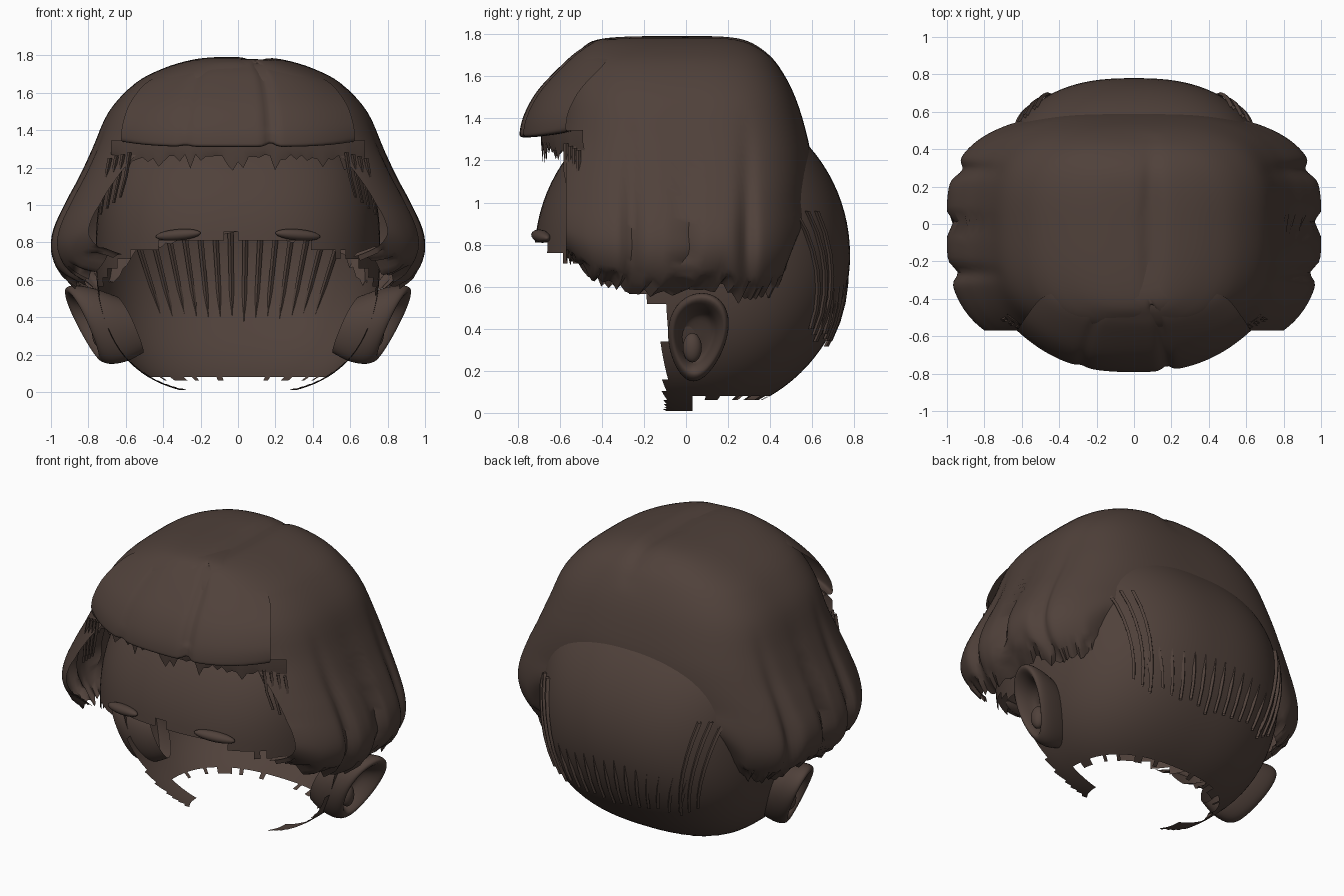
import bpy, bmesh, math, random
from math import sin, cos, pi, exp

if "Cube" in bpy.data.objects:
    bpy.data.objects.remove(bpy.data.objects["Cube"])
random.seed(4)

mat = bpy.data.materials.new("dark_brown")
mat.diffuse_color = (0.08, 0.053, 0.043, 1)
mat.use_nodes = True
mat.node_tree.nodes["Principled BSDF"].inputs["Base Color"].default_value = mat.diffuse_color


def grid(name, rows, closed=False, keep=None, angle=50):
    """Skin a list of equally long point rows into one smooth sheet."""
    bm = bmesh.new()
    vs = [[bm.verts.new(p) for p in r] for r in rows]
    n = len(rows[0])
    for i in range(len(rows) - 1):
        for j in range(n if closed else n - 1):
            k = (j + 1) % n
            bm.faces.new((vs[i][j], vs[i][k], vs[i + 1][k], vs[i + 1][j]))
    if keep:
        bad = [f for f in bm.faces if not keep(f.calc_center_median())]
        bmesh.ops.delete(bm, geom=bad, context='FACES')
    bmesh.ops.remove_doubles(bm, verts=bm.verts, dist=0.0005)
    bmesh.ops.recalc_face_normals(bm, faces=bm.faces)
    me = bpy.data.meshes.new(name)
    bm.to_mesh(me)
    bm.free()
    ob = bpy.data.objects.new(name, me)
    bpy.context.collection.objects.link(ob)
    return finish(ob, name, angle)


def finish(ob, name, angle=50):
    ob.name = name
    if not ob.data.materials:
        ob.data.materials.append(mat)
    bpy.ops.object.select_all(action='DESELECT')
    ob.select_set(True)
    bpy.context.view_layer.objects.active = ob
    bpy.ops.object.shade_smooth_by_angle(angle=math.radians(angle))
    return ob


def interp(t, table):
    """Piecewise linear lookup; each entry is (key, values...)."""
    if t <= table[0][0]:
        return table[0][1:]
    for a, b in zip(table, table[1:]):
        if t <= b[0]:
            f = (t - a[0]) / (b[0] - a[0])
            return [p + (q - p) * f for p, q in zip(a[1:], b[1:])]
    return table[-1][1:]


def smooth_rows(pts, sub):
    """Catmull-Rom subdivision of a profile."""
    out = []
    for i in range(len(pts) - 1):
        p = [pts[max(0, i - 1)], pts[i], pts[i + 1], pts[min(len(pts) - 1, i + 2)]]
        for s in range(sub):
            t = s / sub
            out.append([b + .5 * t * (c - a + t * (2 * a - 5 * b + 4 * c - d + t * (3 * (b - c) + d - a)))
                        for a, b, c, d in zip(*p)])
    return out + [list(pts[-1])]


def spow(v, e):
    return math.copysign(abs(v) ** e, v)


# Scalp: rounded shell with the face and neck cut away raggedly
def skull_radii(z):
    t = min(1, abs(z - .75) / .77)
    return .76 * (1 - t ** 2.6) ** (1 / 2.6), .75 * (1 - t * t) ** .5


def skull_back(x, z):
    rx, ry = skull_radii(z)
    return .03 + ry * max(0, 1 - abs(x / rx) ** 2.5) ** .4


def keep_skull(c):
    if c.y < -.1 and c.z < .5 + .33 * (-.1 - c.y) / .63 + random.uniform(-.015, .015):
        return False
    return c.z > (.01 if c.y < .03 else .075 + random.uniform(-.01, .01))


rows = []
for i in range(49):
    z = .76 - .757 * cos(pi * i / 48)
    rx, ry = skull_radii(z)
    rows.append([(rx * spow(cos(a), .8), .03 + ry * spow(sin(a), .8), z)
                 for a in (2 * pi * j / 112 for j in range(112))])
grid("scalp", rows, True, keep_skull)

# Bob hair: height, half width, back depth, front depth
profile = [(1.79, .0, .0, .0), (1.79, .12, .15, .25), (1.775, .25, .27, .42), (1.73, .4, .36, .5),
           (1.65, .55, .44, .565), (1.5, .69, .52, .61), (1.3, .78, .58, .64), (1.15, .85, .6, .69),
           (1.0, .93, .6, .72), (.85, .99, .6, .72), (.73, 1.0, .59, .72), (.62, .96, .56, .7),
           (.53, .87, .52, .66)]
hem = [(-45, .72), (-30, .62), (-3, .56), (10, .6), (20, .53), (48, .57), (60, .75), (90, .85)]
COLS = 150
jag = [random.uniform(-.02, .025) for _ in range(COLS + 1)]
rows = []
for z0, w, b, f in smooth_rows(profile, 4):
    A = pi / 2 if f <= .57 else math.asin((.57 / f) ** 1.5)
    row = []
    for j in range(COLS + 1):
        a = -A + (pi + 2 * A) * j / COLS
        x = w * spow(cos(a), 2 / 3)
        y = (b if sin(a) > 0 else f) * spow(sin(a), 2 / 3)
        z = z0
        if z0 < 1.0:    # stretch lower rows to reach the uneven hem
            deg = math.degrees(a if a < pi / 2 else pi - a)
            z = 1 - (1 - z0) * (1 - interp(deg, hem)[0] - jag[j] * (z0 < .6)) / .47
        depth = min(1, max(0, (1.45 - z0) / .6))
        x *= 1 - .045 * depth * sum(exp(-((y - g) / .04) ** 2) for g in (-.26, 0, .29))
        if z0 > 1.6:    # crown parting
            z -= .025 * exp(-((x - .09) / .05) ** 2) * exp(-(y / .5) ** 2)
        row.append((x, y, z))
    rows.append(row)
grid("bob_hair", rows)

# Bangs: centre y, centre z, half width, side sweep-back, side drop
bangs = [(-.2, 1.772, .15, .0, .01), (-.4, 1.778, .28, .08, .04), (-.5, 1.73, .4, .14, .03),
         (-.58, 1.665, .5, .18, .02), (-.7, 1.54, .58, .2, .0), (-.765, 1.43, .615, .21, -.01),
         (-.79, 1.34, .625, .22, -.03), (-.775, 1.31, .62, .21, -.03), (-.66, 1.32, .6, .12, -.02),
         (-.58, 1.33, .58, .05, .0)]
rows = []
for y, z, hw, k, dz in smooth_rows(bangs, 4):
    row = []
    for j in range(61):
        u = -1 + j / 30
        groove = exp(-((u - .28) / .05) ** 2) + .4 * exp(-((u + .45) / .05) ** 2)
        row.append((hw * u, y + k * abs(u) ** 2.6 + .025 * groove * (k > .1),
                    z - dz * u ** 4 + .02 * groove * (z < 1.4)))
    rows.append(row)
grid("bangs", rows)

# Ragged under layer of the fringe
rows = [[], [], []]
for j in range(49):
    u = -1 + j / 24
    y = -.69 + .2 * abs(u) ** 2.5
    low = 1.24 + random.uniform(-.01, .03) - (.05 if random.random() < .15 else 0)
    for r, z, d in zip(rows, (1.345, 1.29, low), (0, .0, .01)):
        r.append((.68 * u, y + d, z))
grid("fringe_tips", rows)


# Thin loose strands
def strand(name, pts, w):
    ring = []
    for i, (x, y, z) in enumerate(pts):
        h = w * (1 - .35 * i / (len(pts) - 1))
        ring.append([(x - h, y, z), (x, y + .012, z), (x + h, y, z), (x, y - .012, z)])
    grid(name, ring, True, None, 30)


def nape_strand(x0, z0, x1, z1, d0, d1):
    pts = []
    for i in range(7):
        t = i / 6
        x, z = x0 + (x1 - x0) * t, z0 + (z1 - z0) * t
        pts.append((x, skull_back(x, z) + d0 + (d1 - d0) * t, z))
    strand("nape_strand", pts, .016)


for i in range(14):
    u = -1 + 2 * i / 13
    nape_strand(.53 * u, .9 - .12 * abs(u), .4 * u, .32 + .05 * abs(u) + random.uniform(-.01, .02), -.035, .018)
for s in (-1, 1):
    for k in range(3):
        nape_strand(s * (.63 - .05 * k), .96, s * (.5 - .05 * k), .4 - .03 * k, .012, .02)
    for k in range(4):
        x = s * (.58 + .035 * k)
        strand("temple_strand", [(x, -.57 + .02 * k, 1.28 - .01 * k), (x + s * .02, -.57 + .02 * k, 1.15),
                                 (x + s * .05, -.55 + .02 * k, 1.04 - .03 * k)], .012)

# Ears: dished oval with rolled rim (radius, height)
rim = smooth_rows([(.01, .03), (.3, .03), (.52, .045), (.66, .11), (.82, .15), (.95, .14), (1.0, .09),
                   (.92, .0), (.72, -.1)], 3)
for s, side in ((1, "right"), (-1, "left")):
    rows = []
    for r, h in rim:
        row = []
        for j in range(40):
            a = 2 * pi * j / 40
            z = .36 + .21 * r * sin(a)
            y = .055 + (.14 + .03 * sin(a)) * r * cos(a) + .02 * r * sin(a)
            row.append((s * (.68 + .45 * (z - .36) + .25 * (y - .06) + h), y, z))
        rows.append(row)
    grid(side + "_ear", rows, True)
    # Inner ear fold and eyebrow
    for name, loc, size, rot in ((side + "_ear_fold", (s * .74, .03, .31), (.04, .045, .07), (0, 0, 0)),
                                 (side + "_eyebrow", (s * .32, -.69, .84), (.125, .035, .03), (0, s * .08, s * .25))):
        bpy.ops.mesh.primitive_uv_sphere_add(segments=24, ring_count=12, location=loc, rotation=rot)
        ob = bpy.context.object
        ob.scale = size
        finish(ob, name)
